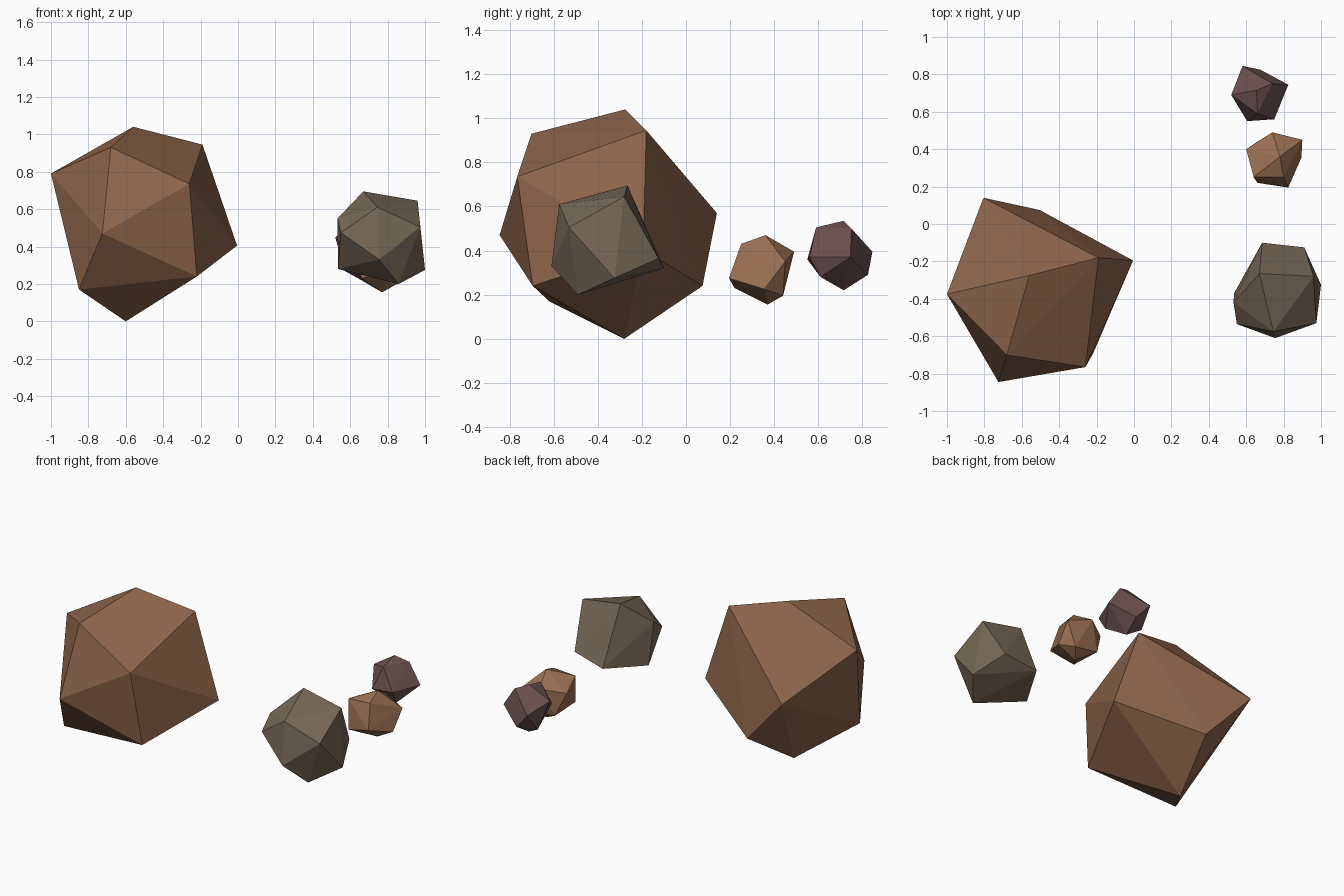
import bpy, bmesh


def rock(name, color, corners):
    """Faceted stone: convex hull over a dozen chipped corners."""
    bm = bmesh.new()
    for co in corners:
        bm.verts.new(co)
    hull = bmesh.ops.convex_hull(bm, input=bm.verts[:])
    loose = [v for v in bm.verts if not v.link_faces]
    bmesh.ops.delete(bm, geom=loose, context='VERTS')
    bmesh.ops.recalc_face_normals(bm, faces=bm.faces[:])
    mesh = bpy.data.meshes.new(name)
    bm.to_mesh(mesh)
    bm.free()
    mat = bpy.data.materials.new(name + "_stone")
    mat.diffuse_color = (*color, 1)
    mesh.materials.append(mat)
    ob = bpy.data.objects.new(name, mesh)
    bpy.context.collection.objects.link(ob)
    return ob


# big brown boulder
rock("large_boulder", (0.27, 0.13, 0.07), [
    (-.56, -.275, 1.04), (-.19, -.18, .945), (-1, -.375, .79), (-.68, -.70, .93),
    (-.26, -.765, .735), (-.725, -.845, .47), (-.005, -.195, .405), (-.22, -.695, .24),
    (-.85, -.62, .17), (-.60, -.28, 0), (-.805, .14, .57), (-.505, .075, .24)])

# medium grey-brown rock
rock("medium_rock", (0.18, 0.135, 0.09), [
    (.67, -.265, .695), (.96, -.28, .645), (.532, -.42, .55), (.745, -.575, .61),
    (.975, -.53, .505), (.755, -.61, .33), (1, -.325, .275), (.55, -.535, .475),
    (.86, -.49, .2), (.535, -.37, .28), (.685, -.1, .32), (.91, -.125, .365)])

# small orange-brown rock
rock("small_rock", (0.32, 0.16, 0.085), [
    (.78, .36, .47), (.64, .25, .42), (.74, .49, .395), (.90, .45, .35),
    (.60, .40, .37), (.825, .195, .275), (.895, .355, .225), (.80, .25, .43),
    (.66, .22, .23), (.77, .37, .155), (.83, .44, .195), (.66, .44, .22)])

# small plum-coloured rock
rock("small_plum_rock", (0.15, 0.08, 0.08), [
    (.655, .715, .535), (.66, .59, .505), (.74, .75, .50), (.52, .69, .45),
    (.605, .55, .36), (.75, .56, .37), (.825, .745, .37), (.58, .845, .395),
    (.675, .825, .29), (.57, .75, .27), (.74, .61, .28), (.66, .715, .22)])
